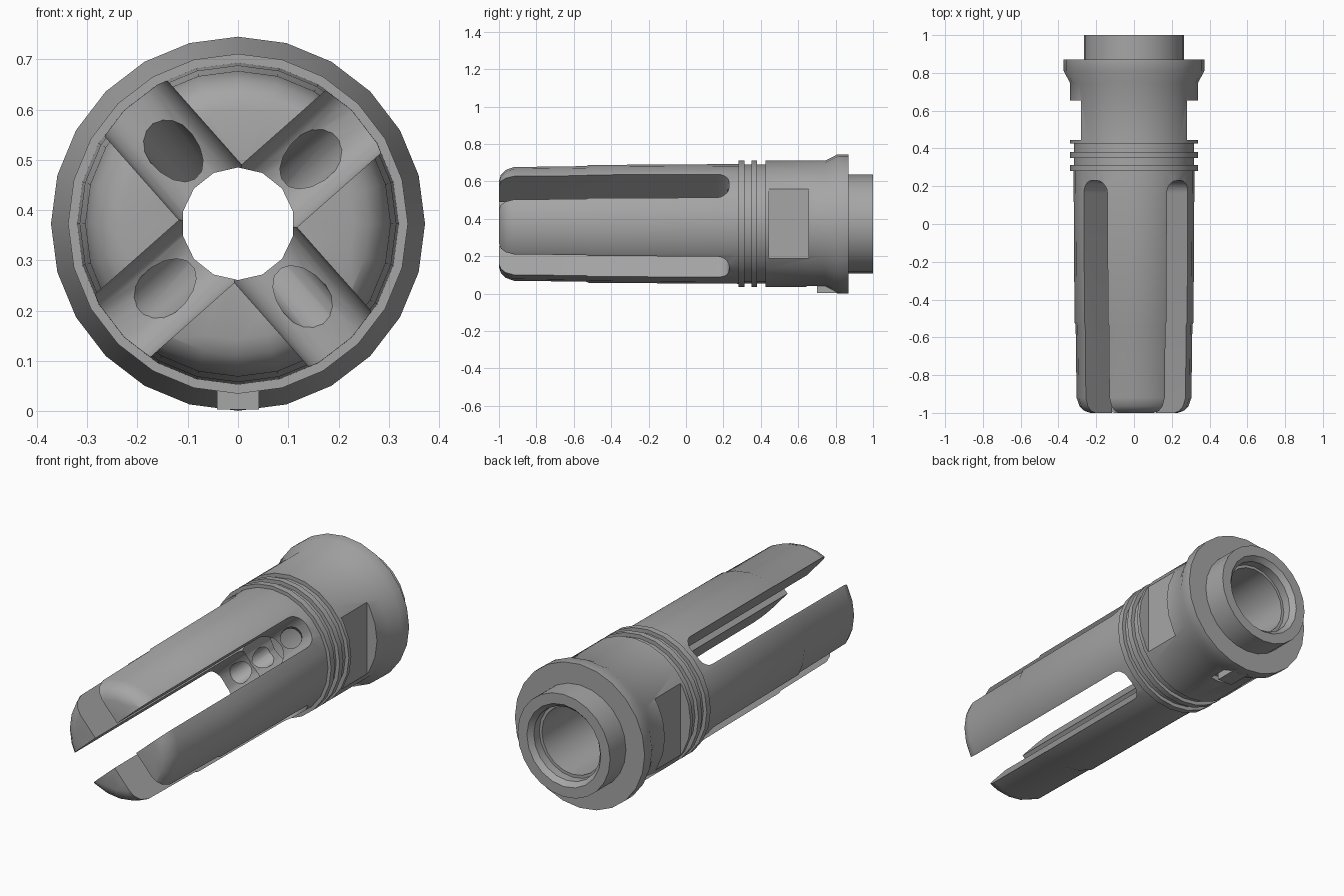
import bpy, bmesh, math
from mathutils import Matrix, Vector

old = bpy.data.objects.get("Cube")
if old:
    bpy.data.objects.remove(old, do_unlink=True)

AXIS_Z = 0.373
SLOT_ANGLES = [math.radians(a) for a in (41.5, 131.5)]

steel = bpy.data.materials.new("grey steel")
steel.use_nodes = True
GREY = (0.38, 0.38, 0.38, 1)
steel.diffuse_color = GREY
steel.node_tree.nodes["Principled BSDF"].inputs["Base Color"].default_value = GREY


def make(name, bm):
    bmesh.ops.recalc_face_normals(bm, faces=bm.faces)
    mesh = bpy.data.meshes.new(name)
    bm.to_mesh(mesh)
    bm.free()
    mesh.materials.append(steel)
    ob = bpy.data.objects.new(name, mesh)
    ob.location.z = AXIS_Z
    bpy.context.collection.objects.link(ob)
    return ob


def lathe(name, profile, sides):
    """Spin (y, radius) points into a capped solid about the y axis."""
    bm = bmesh.new()
    rings = []
    for y, r in profile:
        rings.append([bm.verts.new((r * math.sin(t), y, r * math.cos(t)))
                      for t in (math.tau * i / sides for i in range(sides))])
    for a, b in zip(rings, rings[1:]):
        for i in range(sides):
            j = (i + 1) % sides
            bm.faces.new((a[i], a[j], b[j], b[i]))
    bm.faces.new(rings[0])
    bm.faces.new(rings[-1])
    return make(name, bm)


def box(name, lo, hi):
    bm = bmesh.new()
    lo, hi = Vector(lo), Vector(hi)
    bmesh.ops.create_cube(bm, size=1, matrix=Matrix.Translation((lo + hi) / 2)
                          @ Matrix.Diagonal((*(hi - lo), 1)))
    return make(name, bm)


def slot_cutter(angle):
    """Bar through the axis, with rounded corners at its rear end."""
    bm = bmesh.new()
    bmesh.ops.create_cube(bm, size=1, matrix=Matrix.Translation((0, -0.435, 0))
                          @ Matrix.Diagonal((1, 1.33, 0.166, 1)))
    rear = [e for e in bm.edges if all(v.co.y > 0 for v in e.verts)
            and abs(e.verts[0].co.x - e.verts[1].co.x) > 0.5]
    bmesh.ops.bevel(bm, geom=rear, offset=0.065, segments=5, profile=0.5, affect='EDGES')
    bmesh.ops.rotate(bm, verts=bm.verts, matrix=Matrix.Rotation(-angle, 3, 'Y'))
    return make("slot_cutter", bm)


def port_cutter(angle):
    """Slanted round groove from the slot end down into the bore."""
    out = Vector((math.cos(angle), 0, math.sin(angle)))
    start = out * 0.25 + Vector((0, 0.17, 0))
    end = out * 0.01 + Vector((0, 0.42, 0))
    d = end - start
    bm = bmesh.new()
    bmesh.ops.create_cone(bm, cap_ends=True, segments=16, radius1=0.05, radius2=0.05,
                          depth=d.length, matrix=Matrix.Translation((start + end) / 2)
                          @ d.to_track_quat('Z', 'Y').to_matrix().to_4x4())
    return make("port_cutter", bm)


def cut(ob, cutter):
    cutter.hide_render = True
    mod = ob.modifiers.new("cut", 'BOOLEAN')
    mod.operation = 'DIFFERENCE'
    mod.solver = 'EXACT'
    mod.object = cutter
    bpy.context.view_layer.objects.active = ob
    bpy.ops.object.modifier_apply(modifier=mod.name)
    bpy.data.objects.remove(cutter, do_unlink=True)


# Turned body: domed prong end, ribs, flange and rear neck
body = lathe("muzzle_body", [
    (-1, 0.1), (-1, 0.23), (-0.99, 0.262), (-0.965, 0.288), (-0.92, 0.304),
    (-0.535, 0.309), (-0.52, 0.315), (0.28, 0.32),
    (0.28, 0.338), (0.312, 0.338), (0.312, 0.318), (0.35, 0.318),
    (0.35, 0.338), (0.38, 0.338), (0.38, 0.318), (0.425, 0.318),
    (0.425, 0.338), (0.745, 0.338), (0.81, 0.372), (0.87, 0.372),
    (0.87, 0.265), (1, 0.265)], 24)

# Through bore and wider stepped rear socket
cut(body, lathe("bore_cutter", [(-1.1, 0.112), (0.6, 0.112)], 14))
cut(body, lathe("socket_cutter", [
    (0.42, 0.1), (0.46, 0.175), (0.93, 0.175), (0.93, 0.19),
    (0.975, 0.19), (1, 0.212), (1.1, 0.212)], 20))

# Slots between the four prongs, and the grooves at their ends
for a in SLOT_ANGLES:
    cut(body, slot_cutter(a))
for a in SLOT_ANGLES:
    for turn in (0, math.pi):
        cut(body, port_cutter(a + turn))

# Wrench flats on both sides
cut(body, box("flat_cutter", (0.28, 0.445, -0.4), (0.5, 0.655, 0.4)))
cut(body, box("flat_cutter", (-0.5, 0.445, -0.4), (-0.28, 0.655, 0.4)))

# Underside pocket in front of the index lug
cut(body, box("pocket_cutter", (-0.042, 0.645, -0.5), (0.042, 0.72, -0.31)))
lug = box("index_lug", (-0.042, 0.7, -0.369), (0.042, 0.83, -0.28))

for ob in (body, lug):
    bpy.ops.object.select_all(action='DESELECT')
    ob.select_set(True)
    bpy.context.view_layer.objects.active = ob
    bpy.ops.object.shade_smooth_by_angle(angle=math.radians(30))
